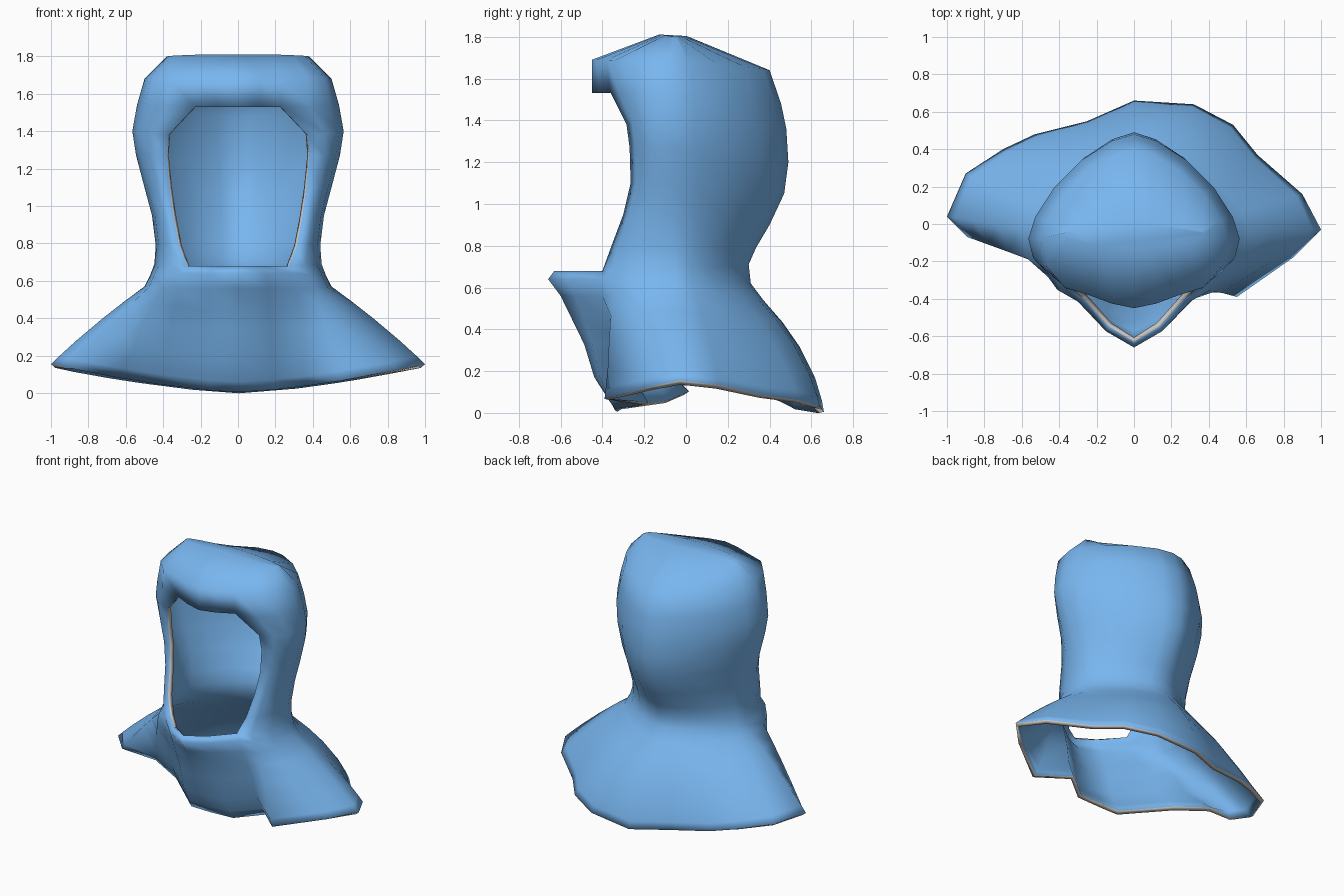
import bpy, bmesh
from math import sin, cos, radians

if "Cube" in bpy.data.objects:
    bpy.data.objects.remove(bpy.data.objects["Cube"])

H = 10  # steps from the front centre to the back centre, per side

# Head rings: z front, z side, z back, face edge x, y, half width, its y, front y, back y
RINGS = [
    (1.81, 1.80, 1.805, .20, -.11, .38, -.05, -.13, .00),
    (1.69, 1.68, 1.64, .24, -.38, .50, -.08, -.45, .40),
    (1.53, 1.54, 1.48, .23, -.36, .54, -.08, -.45, .455),
    (1.38, 1.40, 1.36, .37, -.285, .565, -.08, -.40, .48),
    (1.27, 1.27, 1.20, .38, -.27, .545, -.07, -.40, .49),
    (1.10, 1.10, 1.05, .365, -.265, .50, -.06, -.40, .47),
    (.95, .95, .90, .345, -.30, .46, -.05, -.42, .40),
    (.79, .79, .79, .315, -.36, .44, -.05, -.50, .335),
    (.68, .69, .71, .27, -.40, .447, -.05, -.63, .30),
    (.64, .63, .62, .30, -.415, .47, -.05, -.66, .31),
    (.56, .57, .54, .32, -.40, .50, -.04, -.60, .37),
]
# Uneven hem outline with its folds, counter-clockwise from the front centre
HEM = [(0, -.33), (.2, -.34), (.37, -.21), (.55, -.39), (.85, -.18), (1, -.03),
       (.9, .16), (.66, .37), (.53, .53), (.32, .64), (0, .66), (-.25, .55),
       (-.53, .48), (-.7, .4), (-.9, .27), (-1, .04), (-.89, -.07), (-.66, -.01),
       (-.43, -.1), (-.14, -.34)]


def half_point(r, k):
    zf, zs, zb, ex, ey, w, yw, yf, yb = r
    if k <= 2:    # front, centre to face edge
        u = k / 2
        return ex * u, yf + (ey - yf) * u ** 1.5, zf
    if k <= 5:    # cheek, face edge to widest point
        a = radians(30 * (k - 2))
        return ex + (w - ex) * sin(a), yw + (ey - yw) * cos(a), zf + (zs - zf) * (k - 2) / 3
    a = radians(18 * (k - 5))   # back of the head
    return (w * max(cos(a), 0) ** 1.33 if k < H else 0,
            yw + (yb - yw) * sin(a) ** 1.33, zs + (zb - zs) * (k - 5) / 5)


def ring(r):
    right = [half_point(r, k) for k in range(H + 1)]
    return right + [(-x, y, z) for x, y, z in right[H - 1:0:-1]]


rings = [ring(r) for r in RINGS]

# Shoulder cape: sweep the last ring out to the hem
neck = rings[-1]
for t in (.2, .42, .7, .9, 1):
    row = []
    for k, ((x, y, z), (hx, hy)) in enumerate(zip(neck, HEM)):
        hz = .005 + .15 * abs(hx) ** 1.5
        bulge = .15 + .6 * max(0, 1 - abs(k - H) / 5)   # rounded back
        front = min(k, 2 * H - k)
        if front < 4:                                   # chest hangs, tucks in at the hem
            bulge = -.5 if t > .5 else 0
        o = t + bulge * t * (1 - t)
        row.append((x + (hx - x) * o, y + (hy - y) * o, z + (hz - z) * t))
    rings.append(row)

# Skin the rings, leaving the face open
bm = bmesh.new()
rows = [[bm.verts.new(p) for p in row] for row in rings]
n = 2 * H
for i in range(len(rows) - 1):
    for k in range(n):
        if 2 <= i <= 7 and k in (0, 1, n - 2, n - 1):
            continue
        a, b = rows[i], rows[i + 1]
        bm.faces.new((a[k], b[k], b[(k + 1) % n], a[(k + 1) % n]))
bm.faces.new(rows[0])
bmesh.ops.delete(bm, geom=[v for v in bm.verts if not v.link_faces], context='VERTS')
bmesh.ops.recalc_face_normals(bm, faces=bm.faces[:])
top = max(bm.faces, key=lambda f: f.calc_center_median().z)
if top.normal.z < 0:
    bmesh.ops.reverse_faces(bm, faces=bm.faces[:])
for f in bm.faces:
    f.smooth = True

mesh = bpy.data.meshes.new("cloth_hood")
bm.to_mesh(mesh)
bm.free()
hood = bpy.data.objects.new("cloth_hood", mesh)
bpy.context.collection.objects.link(hood)

# Blue cloth with a pale cut edge
for name, col in (("blue_cloth", (.19, .47, .87, 1)), ("cloth_edge", (.6, .57, .54, 1))):
    m = bpy.data.materials.new(name)
    m.diffuse_color = col
    m.use_nodes = True
    m.node_tree.nodes["Principled BSDF"].inputs["Base Color"].default_value = m.diffuse_color
    mesh.materials.append(m)

# Cloth thickness
s = hood.modifiers.new("thickness", 'SOLIDIFY')
s.thickness = .03
s.offset = -1
s.material_offset_rim = 1
